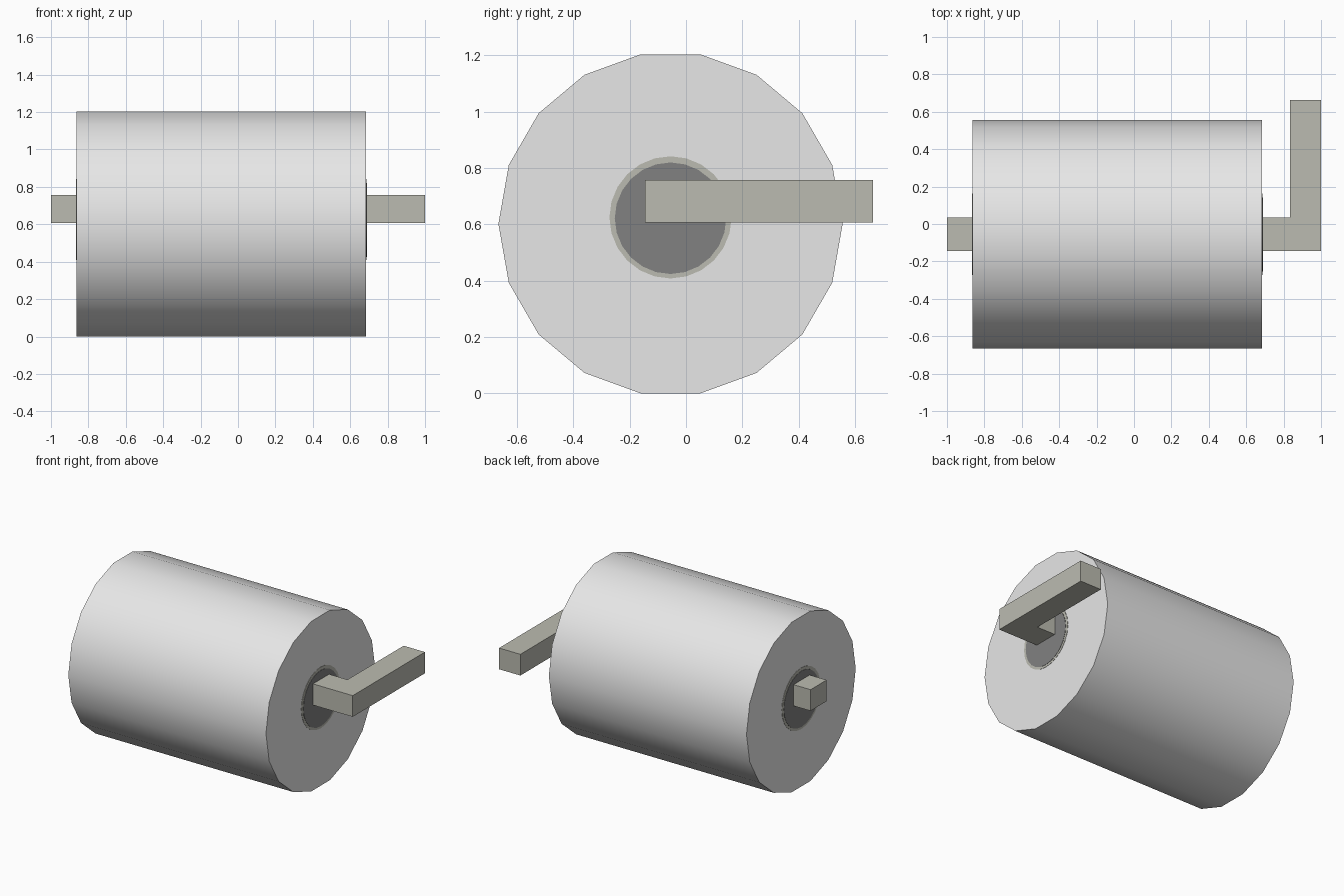
import bpy, bmesh, math
from mathutils import Matrix

if "Cube" in bpy.data.objects:
    bpy.data.objects.remove(bpy.data.objects["Cube"])


def material(name, rgb):
    m = bpy.data.materials.new(name)
    m.diffuse_color = (*rgb, 1)
    m.use_nodes = True
    m.node_tree.nodes["Principled BSDF"].inputs["Base Color"].default_value = m.diffuse_color
    return m


PAPER = material("paper white", (0.80, 0.80, 0.80))
DARK = material("dark grey", (0.22, 0.22, 0.22))
METAL = material("warm grey", (0.50, 0.50, 0.44))


def add_object(name, bm, mat):
    bmesh.ops.recalc_face_normals(bm, faces=bm.faces)
    mesh = bpy.data.meshes.new(name)
    bm.to_mesh(mesh)
    bm.free()
    mesh.materials.append(mat)
    ob = bpy.data.objects.new(name, mesh)
    bpy.context.collection.objects.link(ob)
    return ob


def cylinder_x(name, x0, x1, y, z, r, sides, mat):
    """Closed cylinder along x with a corner pointing to +y and smooth sides."""
    bm = bmesh.new()
    ring = [bm.verts.new((x0, y + r * math.cos(2 * math.pi * i / sides),
                          z + r * math.sin(2 * math.pi * i / sides)))
            for i in range(sides)]
    cap = bm.faces.new(ring)
    top = bmesh.ops.extrude_face_region(bm, geom=[cap], use_keep_orig=True)["geom"]
    moved = [g for g in top if isinstance(g, bmesh.types.BMVert)]
    bmesh.ops.translate(bm, verts=moved, vec=(x1 - x0, 0, 0))
    for f in bm.faces:
        f.smooth = len(f.verts) == 4
    for e in bm.edges:
        e.smooth = len({f.smooth for f in e.link_faces}) == 1
    return add_object(name, bm, mat)


# Paper roll
X0, X1, CY = -0.863, 0.685, -0.055
cylinder_x("paper_roll", X0, X1, CY, 0.602, 0.611, 18, PAPER)

# Cardboard core rim and dark core opening, as thin plates on both ends
for side, x, s in (("left", X0, -1), ("right", X1, 1)):
    a, b = sorted((x - s * 0.002, x + s * 0.002))
    cylinder_x(side + "_core_rim", a, b, CY, 0.625, 0.217, 24, METAL)
    a, b = sorted((x - s * 0.001, x + s * 0.004))
    cylinder_x(side + "_core_opening", a, b, CY, 0.622, 0.198, 24, DARK)

# L-shaped holder bar: rod through the roll, arm turning to the back
outline = [(-1, -0.145), (1, -0.145), (1, 0.663), (0.833, 0.663),
           (0.833, 0.035), (-1, 0.035)]
bm = bmesh.new()
base = bm.faces.new([bm.verts.new((x, y, 0.607)) for x, y in outline])
geom = bmesh.ops.extrude_face_region(bm, geom=[base], use_keep_orig=True)["geom"]
bmesh.ops.translate(bm, verts=[g for g in geom if isinstance(g, bmesh.types.BMVert)],
                    vec=(0, 0, 0.15))
add_object("holder_bar", bm, METAL)
